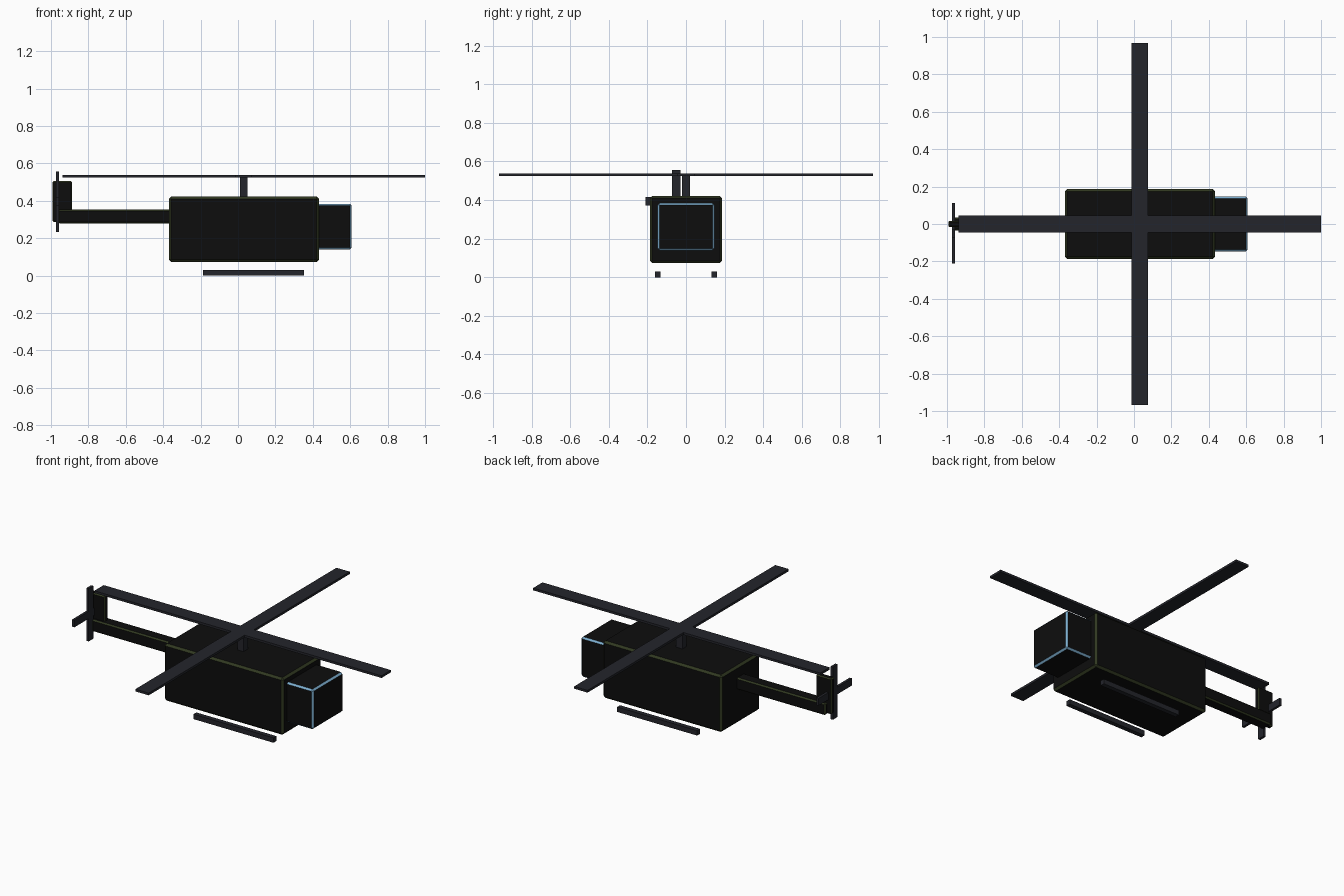
import bpy

if "Cube" in bpy.data.objects:
    bpy.data.objects.remove(bpy.data.objects["Cube"])


def material(name, rgb):
    m = bpy.data.materials.new(name)
    m.diffuse_color = (*rgb, 1)
    m.use_nodes = True
    m.node_tree.nodes["Principled BSDF"].inputs["Base Color"].default_value = m.diffuse_color
    return m


BLACK = material("black_panel", (0.004, 0.004, 0.004))
OLIVE = material("olive_edge", (0.03, 0.04, 0.015))
BLUE = material("blue_edge", (0.2, 0.42, 0.62))
SLATE = material("dark_slate", (0.017, 0.018, 0.024))


def box(name, lo, hi, mat=SLATE, bevel=0, edge_mat=None):
    """Box between two corners, optionally with coloured chamfers."""
    bpy.ops.mesh.primitive_cube_add(
        size=1, location=[(a + b) / 2 for a, b in zip(lo, hi)])
    ob = bpy.context.object
    ob.name = name
    ob.scale = [b - a for a, b in zip(lo, hi)]
    bpy.ops.object.transform_apply(location=False, rotation=False, scale=True)
    ob.data.materials.append(mat)
    if bevel:
        ob.data.materials.append(edge_mat)
        mod = ob.modifiers.new("chamfer", "BEVEL")
        mod.width = bevel
        mod.segments = 1
        mod.material = 1
    return ob


# Fuselage, cockpit nose, tail boom and fin
box("fuselage", (-0.37, -0.187, 0.073), (0.433, 0.187, 0.422), BLACK, 0.012, OLIVE)
box("cockpit_nose", (0.29, -0.147, 0.14), (0.608, 0.147, 0.384), BLACK, 0.01, BLUE)
box("tail_boom", (-0.963, -0.036, 0.28), (-0.30, 0.036, 0.353), BLACK, 0.008, OLIVE)
box("tail_fin", (-0.992, -0.017, 0.287), (-0.887, 0.017, 0.505), BLACK, 0.006, OLIVE)

# Main rotor: mast and two crossed blades
cx = 0.031
box("rotor_mast", (cx - 0.021, -0.021, 0.40), (cx + 0.021, 0.021, 0.534))
box("main_blade_long", (cx - 0.969, -0.045, 0.524), (cx + 0.969, 0.045, 0.538))
box("main_blade_cross", (cx - 0.045, -0.969, 0.524), (cx + 0.045, 0.969, 0.538))

# Tail rotor: two crossed blades beside the fin
ty, tz = -0.05, 0.395
box("tail_blade_upright", (-0.972, ty - 0.022, tz - 0.161), (-0.957, ty + 0.022, tz + 0.161))
box("tail_blade_level", (-0.972, ty - 0.161, tz - 0.022), (-0.957, ty + 0.161, tz + 0.022))

# Landing skids
for side, y in (("left", 0.147), ("right", -0.147)):
    box(f"skid_{side}", (-0.188, y - 0.014, 0), (0.352, y + 0.014, 0.03))
